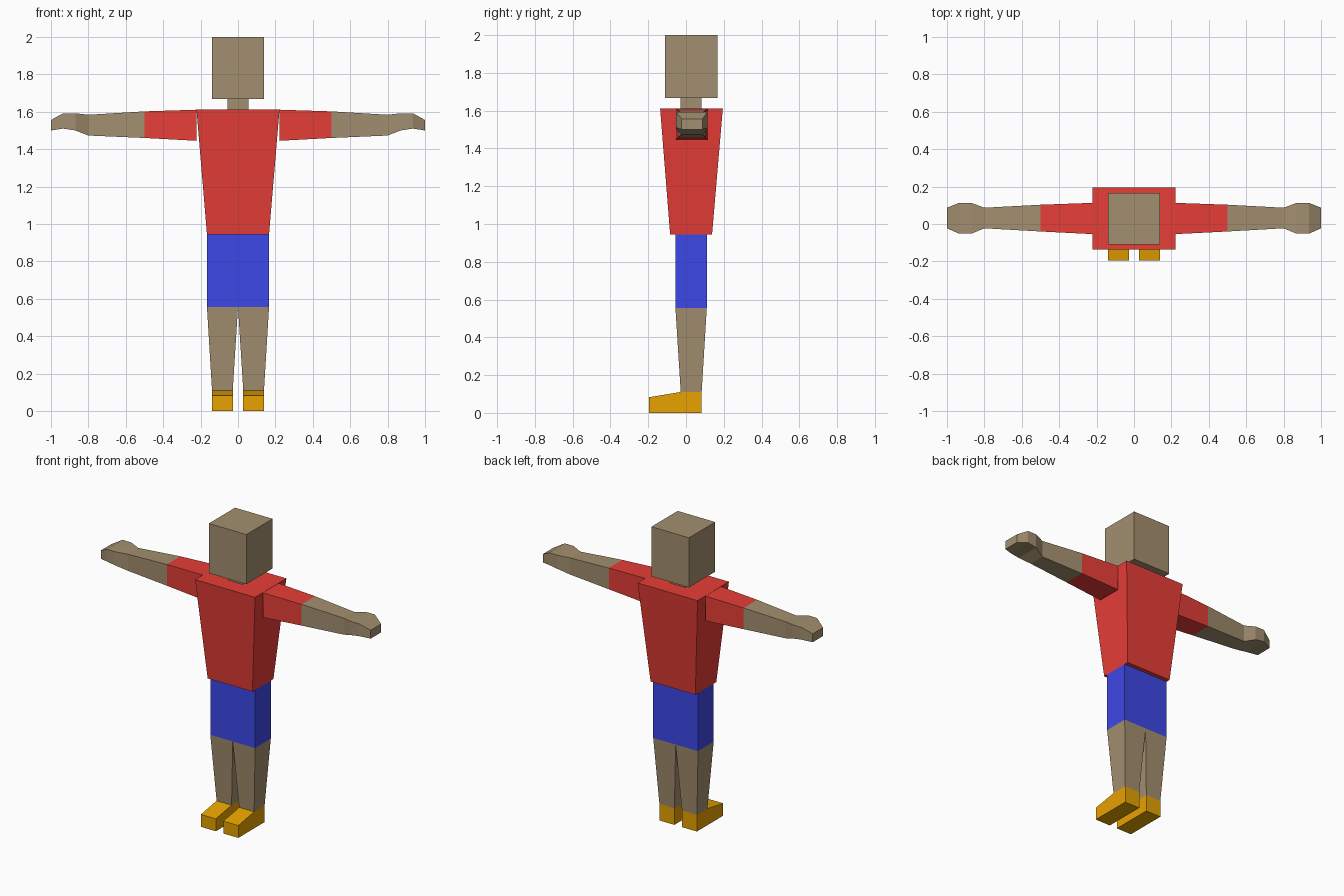
import bpy
import bmesh

if "Cube" in bpy.data.objects:
    bpy.data.objects.remove(bpy.data.objects["Cube"], do_unlink=True)


def material(name, rgb):
    mat = bpy.data.materials.new(name)
    mat.use_nodes = True
    mat.diffuse_color = (*rgb, 1)
    mat.node_tree.nodes["Principled BSDF"].inputs["Base Color"].default_value = (*rgb, 1)
    return mat


skin = material("tan skin", (0.365, 0.275, 0.16))
red = material("red shirt", (0.8, 0.048, 0.038))
blue = material("blue shorts", (0.048, 0.065, 0.8))
gold = material("gold shoes", (0.8, 0.36, 0.0))


def loft(name, axis, stations, mat, side=1):
    """Box loft: each station is (position, a0, a1, b0, b1) over the other two axes."""
    bm = bmesh.new()
    rings = []
    for pos, a0, a1, b0, b1 in stations:
        ring = []
        for a, b in ((a0, b0), (a1, b0), (a1, b1), (a0, b1)):
            co = [a, b]
            co.insert(axis, pos)
            co[0] *= side
            ring.append(bm.verts.new(co))
        rings.append(ring)
    bm.faces.new(rings[0])
    bm.faces.new(rings[-1])
    for low, high in zip(rings, rings[1:]):
        for i in range(4):
            j = (i + 1) % 4
            bm.faces.new((low[i], low[j], high[j], high[i]))
    bmesh.ops.recalc_face_normals(bm, faces=bm.faces)
    mesh = bpy.data.meshes.new(name)
    bm.to_mesh(mesh)
    bm.free()
    mesh.materials.append(mat)
    obj = bpy.data.objects.new(name, mesh)
    bpy.context.collection.objects.link(obj)
    return obj


X, Y, Z = 0, 1, 2

# Head, neck, shirt and shorts
loft("head", Z, [(z, -0.139, 0.139, -0.11, 0.167) for z in (1.667, 2.0)], skin)
loft("neck", Z, [(z, -0.055, 0.055, -0.028, 0.083) for z in (1.61, 1.667)], skin)
loft("shirt", Z, [(0.945, -0.166, 0.166, -0.084, 0.138),
                  (1.612, -0.222, 0.222, -0.137, 0.195)], red)
loft("shorts", Z, [(z, -0.166, 0.166, -0.056, 0.11) for z in (0.556, 0.945)], blue)

# Limbs, once for each side
cuff = (0.5, -0.04, 0.103, 1.46, 1.602)
wrist = (0.8, -0.023, 0.087, 1.473, 1.584)
for label, side in (("left", 1), ("right", -1)):
    loft(label + "_sleeve", X, [(0.222, -0.054, 0.113, 1.445, 1.611), cuff], red, side)
    loft(label + "_forearm", X, [cuff, wrist], skin, side)
    loft(label + "_hand", X, [wrist,
                              (0.87, -0.052, 0.113, 1.5, 1.592),
                              (0.935, -0.052, 0.113, 1.51, 1.592),
                              (1.0, -0.023, 0.087, 1.5, 1.556)], skin, side)
    loft(label + "_leg", Z, [(0.111, 0.028, 0.139, -0.028, 0.083),
                             (0.556, 0, 0.166, -0.056, 0.11)], skin, side)
    loft(label + "_shoe", Y, [(-0.195, 0.028, 0.139, 0, 0.083),
                              (-0.028, 0.028, 0.139, 0, 0.111),
                              (0.083, 0.028, 0.139, 0, 0.111)], gold, side)
